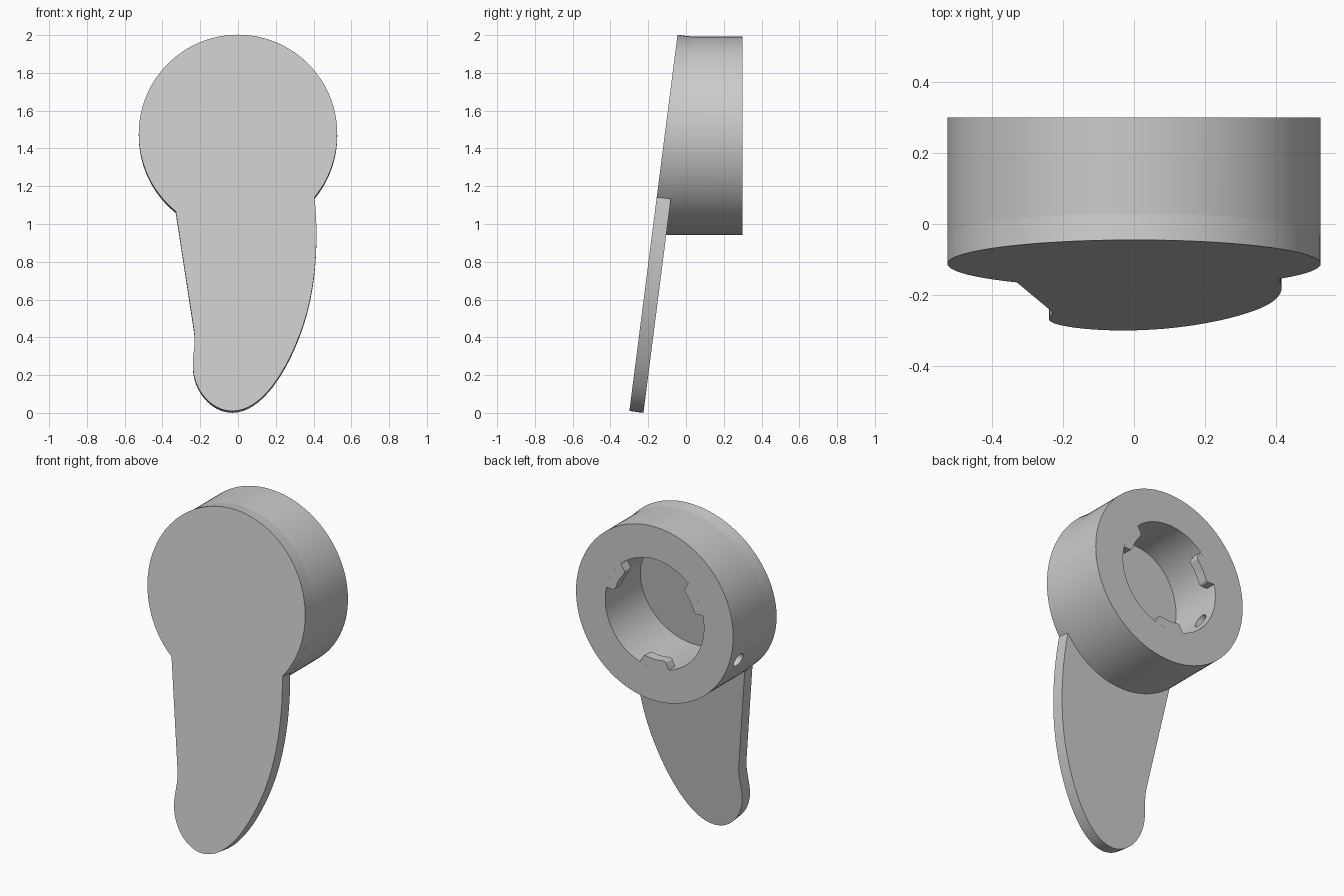
import bpy, bmesh
from math import radians, degrees, atan2, cos, sin
from mathutils import Vector
from mathutils.geometry import interpolate_bezier

if "Cube" in bpy.data.objects:
    bpy.data.objects.remove(bpy.data.objects["Cube"])

SLOPE = 0.128                 # lean of the front plate
PLATE = Vector((0, 0.0745, -0.0095))
RADIUS, BORE, BACK = 0.5255, 0.33, 0.30
CENTRE = 1.467

grey = bpy.data.materials.new("plain_grey")
grey.use_nodes = True
grey.diffuse_color = (0.6, 0.6, 0.6, 1)
grey.node_tree.nodes["Principled BSDF"].inputs["Base Color"].default_value = (0.6, 0.6, 0.6, 1)


def front_y(z):
    return -0.045 - SLOPE * (2 - z)


def polar(r, angle, z=CENTRE):
    a = radians(angle)
    return (r * cos(a), z + r * sin(a))


def prism(name, outline, front, back):
    """Solid between two copies of an outline placed by functions of (x, z)."""
    bm = bmesh.new()
    a = [bm.verts.new(front(x, z)) for x, z in outline]
    b = [bm.verts.new(back(x, z)) for x, z in outline]
    bm.faces.new(a)
    bm.faces.new(b[::-1])
    for i in range(len(a)):
        bm.faces.new((a[i - 1], b[i - 1], b[i], a[i]))
    bmesh.ops.recalc_face_normals(bm, faces=bm.faces)
    mesh = bpy.data.meshes.new(name)
    bm.to_mesh(mesh)
    bm.free()
    mesh.materials.append(grey)
    obj = bpy.data.objects.new(name, mesh)
    bpy.context.collection.objects.link(obj)
    return obj


def activate(obj):
    bpy.ops.object.select_all(action='DESELECT')
    obj.select_set(True)
    bpy.context.view_layer.objects.active = obj


def smooth(obj):
    activate(obj)
    bpy.ops.object.shade_smooth_by_angle(angle=radians(25))


def cut(obj, cutter):
    cutter.hide_render = True
    mod = obj.modifiers.new("cut", 'BOOLEAN')
    mod.object, mod.operation, mod.solver = cutter, 'DIFFERENCE', 'EXACT'
    activate(obj)
    bpy.ops.object.modifier_apply(modifier=mod.name)
    bpy.data.objects.remove(cutter)


def flat(y):
    return lambda x, z: Vector((x, y, z))


# Front plate: round head running into a curved lever
head_z = CENTRE - PLATE.z
right, left = (0.405, 1.142), (-0.33, 1.067)
a0 = degrees(atan2(left[1] - head_z, left[0])) + 360
a1 = degrees(atan2(right[1] - head_z, right[0]))
outline = [polar(RADIUS, a0 + (a1 - a0) * i / 90, head_z) for i in range(91)]
lever = [
    (right, (0.43, 0.9), (0.41, 0.65), (0.34, 0.45)),
    ((0.34, 0.45), (0.265, 0.235), (0.13, 0.01), (-0.03, 0.01)),
    ((-0.03, 0.01), (-0.14, 0.01), (-0.237, 0.12), (-0.239, 0.25)),
    ((-0.239, 0.25), (-0.239, 0.33), (-0.222, 0.36), (-0.235, 0.45)),
]
for seg in lever:
    pts = interpolate_bezier(*[Vector((x, z, 0)) for x, z in seg], 17)
    outline += [(p.x, p.y) for p in pts[1:]]


def on_front(x, z):
    return Vector((x, front_y(z), z))


smooth(prism("front_plate_and_lever", outline, on_front,
             lambda x, z: on_front(x, z) + PLATE))

# Hub ring behind the plate, with its bore and side pin hole
circle = [polar(RADIUS, i * 3) for i in range(120)]
ring = prism("hub_ring", circle,
             lambda x, z: Vector((x, front_y(z) + 0.071, z)), flat(BACK))
cut(ring, prism("bore_cutter", [polar(BORE, i * 4) for i in range(90)],
                flat(-0.5), flat(0.5)))

pin_angle = 201
px, pz = polar(0.45, pin_angle)
axis = Vector((cos(radians(pin_angle)), 0, sin(radians(pin_angle))))
bpy.ops.mesh.primitive_cylinder_add(vertices=32, radius=0.042, depth=0.4,
                                    location=(px, 0.2, pz),
                                    rotation=axis.to_track_quat('Z', 'Y').to_euler())
pin_cutter = bpy.context.object
pin_cutter.data.materials.append(grey)
cut(ring, pin_cutter)
smooth(ring)

# Three rounded locking tabs inside the back rim
half = [(BORE, 17), (0.30, 16), (0.286, 15.3), (0.279, 13.8), (0.276, 11.5), (0.276, 4)]
for n, mid in enumerate((30, 150, 270)):
    shape = [polar(r, mid - a) for r, a in half]
    shape += [polar(r, mid + a) for r, a in reversed(half)]
    shape += [polar(BORE, mid + a) for a in (12, 8, 4, 0, -4, -8, -12)]
    smooth(prism(f"locking_tab_{n + 1}", shape, flat(0.24), flat(BACK)))
